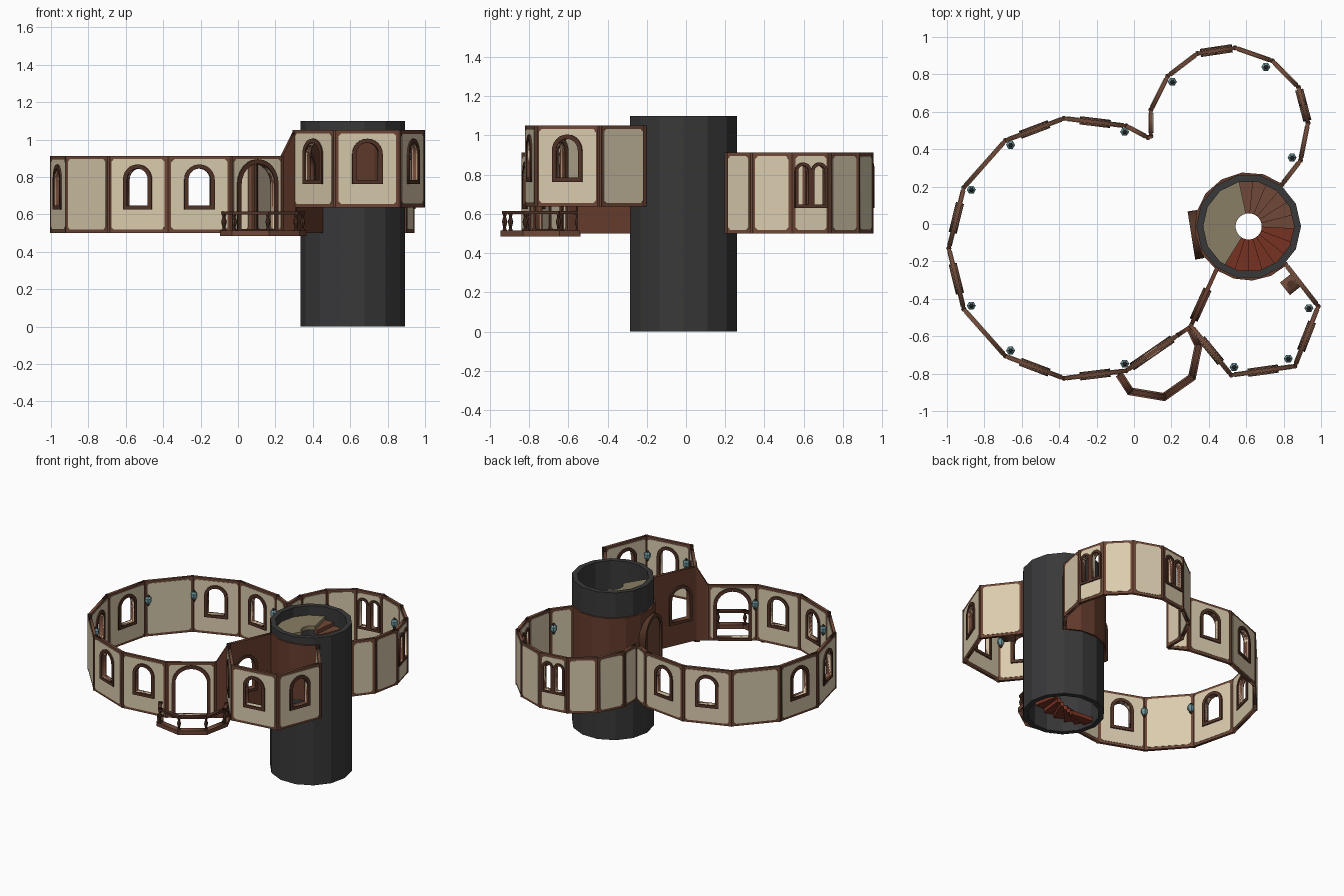
import bpy, bmesh, math
from mathutils import Matrix, Vector

if "Cube" in bpy.data.objects:
    bpy.data.objects.remove(bpy.data.objects["Cube"])


def material(name, r, g, b):
    m = bpy.data.materials.new(name)
    m.diffuse_color = (r, g, b, 1)
    m.use_nodes = True
    m.node_tree.nodes["Principled BSDF"].inputs["Base Color"].default_value = m.diffuse_color
    return m


BEIGE = material("beige plaster", 0.70, 0.60, 0.42)
BROWN = material("brown timber", 0.16, 0.065, 0.038)
DARK = material("dark frame wood", 0.085, 0.034, 0.02)
SKIN = material("red brown cladding", 0.13, 0.045, 0.026)
STONE = material("charcoal stone", 0.04, 0.04, 0.042)
RED = material("red steps", 0.18, 0.032, 0.016)
TAN = material("tan landing", 0.25, 0.21, 0.125)
TEAL = material("teal lamp glass", 0.16, 0.32, 0.34)


def add(name, mesh, mat, matrix=Matrix()):
    ob = bpy.data.objects.new(name, mesh)
    mesh.materials.clear()
    mesh.materials.append(mat)
    ob.matrix_world = matrix
    bpy.context.collection.objects.link(ob)
    return ob


def plate(name, a, b, loops, thick, mat):
    """Upright plate along a->b; loops are (distance, height) outlines, later ones are holes."""
    cu = bpy.data.curves.new(name, 'CURVE')
    cu.dimensions, cu.fill_mode, cu.extrude = '2D', 'BOTH', thick / 2
    for loop in loops:
        sp = cu.splines.new('POLY')
        sp.points.add(len(loop) - 1)
        for p, (u, z) in zip(sp.points, loop):
            p.co = (u, z, 0, 1)
        sp.use_cyclic_u = True
    tmp = bpy.data.objects.new("tmp", cu)
    bpy.context.collection.objects.link(tmp)
    bpy.context.view_layer.update()
    mesh = bpy.data.meshes.new_from_object(tmp.evaluated_get(bpy.context.evaluated_depsgraph_get()))
    bpy.data.objects.remove(tmp)
    d = Vector((b[0] - a[0], b[1] - a[1], 0)).normalized()
    up = Vector((0, 0, 1))
    m = Matrix((d, up, d.cross(up))).transposed().to_4x4()
    m.translation = (a[0], a[1], 0)
    return add(name, mesh, mat, m)


def rect(u0, u1, z0, z1, c=0.0):
    if not c:
        return [(u0, z0), (u1, z0), (u1, z1), (u0, z1)]
    return [(u0 + c, z0), (u1 - c, z0), (u1, z0 + c), (u1, z1 - c),
            (u1 - c, z1), (u0 + c, z1), (u0, z1 - c), (u0, z0 + c)]


def arch(u, w, z0, z1, n=12):
    return [(u - w, z0), (u + w, z0)] + [
        (u + w * math.cos(math.pi * i / n), z1 - w + w * math.sin(math.pi * i / n)) for i in range(n + 1)]


def sector(name, r0, r1, a0, a1, z0, z1, n, mat, centre=(0.613, -0.013)):
    """Ring or wedge around a vertical axis, angles in degrees."""
    bm = bmesh.new()
    full = abs(a1 - a0) >= 360
    rows = []
    for i in range(n if full else n + 1):
        t = math.radians(a0 + (a1 - a0) * i / n)
        rows.append([bm.verts.new((centre[0] + r * math.cos(t), centre[1] + r * math.sin(t), z))
                     for r, z in ((r0, z0), (r1, z0), (r1, z1), (r0, z1))])
    for i in range(n):
        p, q = rows[i], rows[(i + 1) % len(rows)]
        for k in range(4):
            bm.faces.new((p[k], q[k], q[(k + 1) % 4], p[(k + 1) % 4]))
    if not full:
        bm.faces.new(rows[0])
        bm.faces.new(rows[-1])
    bmesh.ops.recalc_face_normals(bm, faces=bm.faces)
    mesh = bpy.data.meshes.new(name)
    bm.to_mesh(mesh)
    bm.free()
    return add(name, mesh, mat)


def lathe(name, x, y, profile, n, mat):
    bm = bmesh.new()
    rings = [[bm.verts.new((x + r * math.cos(2 * math.pi * i / n), y + r * math.sin(2 * math.pi * i / n), z))
              for i in range(n)] for r, z in profile]
    for p, q in zip(rings, rings[1:]):
        for i in range(n):
            bm.faces.new((p[i], p[(i + 1) % n], q[(i + 1) % n], q[i]))
    bm.faces.new(rings[0][::-1])
    bm.faces.new(rings[-1])
    mesh = bpy.data.meshes.new(name)
    bm.to_mesh(mesh)
    bm.free()
    return add(name, mesh, mat)


def wall(name, a, b, z0, z1, kind):
    """Timber slab with raised plaster panel, optional arched opening and frame."""
    L = math.dist(a, b)
    outer, holes = [], []
    if kind == 'window':
        outer, holes = [arch(L / 2, .082, z0 + .125, z0 + .367)], [arch(L / 2, .060, z0 + .147, z0 + .345)]
    elif kind == 'twin':
        for s in (-.043, .043):
            outer.append(arch(L / 2 + s, .043, z0 + .13, z0 + .362))
            holes.append(arch(L / 2 + s, .027, z0 + .147, z0 + .345))
    elif kind == 'door':
        outer, holes = [arch(L / 2, .132, z0 + .003, z0 + .395)], [arch(L / 2, .108, z0 + .022, z0 + .37)]
    plate(name + "_timber", a, b, [rect(0, L, z0, z1)] + holes, .02, BROWN)
    plate(name + "_plaster", a, b, [rect(.016, L - .016, z0 + .018, z1 - .018, .014)] + holes, .026, BEIGE)
    for o, h in zip(outer, holes):
        plate(name + "_frame", a, b, [o, h], .044, DARK)


def room(name, pts, z0, z1, kinds):
    for i, (a, b, k) in enumerate(zip(pts, pts[1:], kinds)):
        wall(f"{name}_wall_{i}", a, b, z0, z1, k)
    for i, (x, y) in enumerate(pts):
        lathe(f"{name}_post_{i}", x, y, [(.014, z0), (.014, z1)], 8, BROWN)


def lamp(x, y, z):
    lathe("lamp_glass", x, y, [(.012, z - .03), (.024, z - .01), (.024, z + .012), (.01, z + .026)], 6, TEAL)
    lathe("lamp_cap", x, y, [(.013, z + .024), (.006, z + .036)], 6, STONE)
    lathe("lamp_foot", x, y, [(.006, z - .045), (.014, z - .029)], 6, DARK)


# large round room: 13-sided circle left open towards the tower
step = 2 * math.pi / 13
ring = [(-.29 + .70 * math.cos(math.pi + i * step), -.13 + .70 * math.sin(math.pi + i * step)) for i in range(-4, 6)]
big = [(.075, .462)] + ring
room("big_room", big, .5, .913, [0, 'window', 'window', 0, 'window', 'window', 0, 'window', 'window', 'door'])

# back room
back = [(.79, .21), (.89, .34), (.93, .54), (.88, .73), (.74, .872), (.54, .942),
        (.34, .912), (.18, .79), (.09, .61), (.09, .47)]
room("back_room", back, .5, .913, [0, 0, 'twin', 0, 0, 'twin', 0, 0, 0])

# raised front room
front = [(.305, -.545), (.52, -.808), (.86, -.76), (.985, -.44), (.81, -.215)]
room("raised_room", front, .638, 1.05, ['window', 'window', 'window', 0])

# divider with an opening between large and raised rooms, and its sloped end
da, db = (.445, -.235), (.302, -.55)
plate("divider", da, db, [rect(0, .346, .5, 1.05), arch(.215, .07, .68, .92)], .022, SKIN)
plate("divider_frame", da, db, [arch(.215, .09, .66, .94), arch(.215, .07, .68, .92)], .046, DARK)
sa = ring[-1]
sl = math.dist(sa, db)
plate("sloped_end", sa, db, [[(0, .5), (sl, .5), (sl, 1.05), (0, .913)]], .022, SKIN)

# tower with cladding inside the rooms
sector("tower", .243, .28, 0, 360, 0, 1.10, 14, STONE)
sector("tower_cladding_low", .265, .29, 51, 234, .5, .913, 8, SKIN)
sector("tower_cladding_high", .265, .29, 234, 314, .638, 1.05, 4, SKIN)

# tower door
t = math.radians(189)
cx, cy = .613 + .285 * math.cos(t), -.013 + .285 * math.sin(t)
tx, ty = -math.sin(t), math.cos(t)
ta, tb = (cx - .13 * tx, cy - .13 * ty), (cx + .13 * tx, cy + .13 * ty)
plate("tower_door_frame", ta, tb, [arch(.13, .13, .5, .87), arch(.13, .105, .515, .845)], .05, DARK)
plate("tower_door", ta, tb, [arch(.13, .108, .51, .848)], .03, BROWN)

# spiral stair: climbs anticlockwise to the top landing
rise, turn, count = .0265, 17.5, 37
for i in range(count):
    a1 = 102 - i * turn
    z = 1.005 - i * rise
    sector(f"stair_step_{i}", .07, .245, a1 - turn, a1 + 2, z - .03, z, 2, BROWN if i < 6 else RED)
sector("top_landing", .07, .245, 102, 238, 1.0, 1.03, 8, TAN)

# balcony: base beam, turned balusters and hand rail
path = [(-.075, -.81), (-.02, -.895), (.16, -.925), (.31, -.82), (.345, -.65), (.30, -.555)]
for i, (a, b) in enumerate(zip(path, path[1:])):
    L = math.dist(a, b)
    plate(f"balcony_base_{i}", a, b, [rect(-.008, L + .008, .485, .515)], .042, BROWN)
    plate(f"balcony_rail_{i}", a, b, [rect(-.006, L + .006, .60, .616)], .026, DARK)
for i, (x, y) in enumerate(path):
    lathe(f"baluster_{i}", x, y, [(.013, .51), (.007, .53), (.014, .56), (.007, .585), (.012, .605)], 8, DARK)

# lamps on the inner corners
for s in (1, -1):
    for x, y in ((-.05, .62), (-.66, .55), (-.87, .31)):
        lamp(x, -.127 + s * y, .785)
for x, y in ((.205, .76), (.705, .84), (.845, .355)):
    lamp(x, y, .785)
for x, y in ((.935, -.45), (.825, -.72), (.535, -.765)):
    lamp(x, y, .925)

# small stove in the raised room
plate("stove", (.81, -.29), (.87, -.365), [rect(0, .085, .64, .76)], .075, BROWN)
lathe("stove_top", .84, -.322, [(.022, .755), (.022, .768)], 8, DARK)
